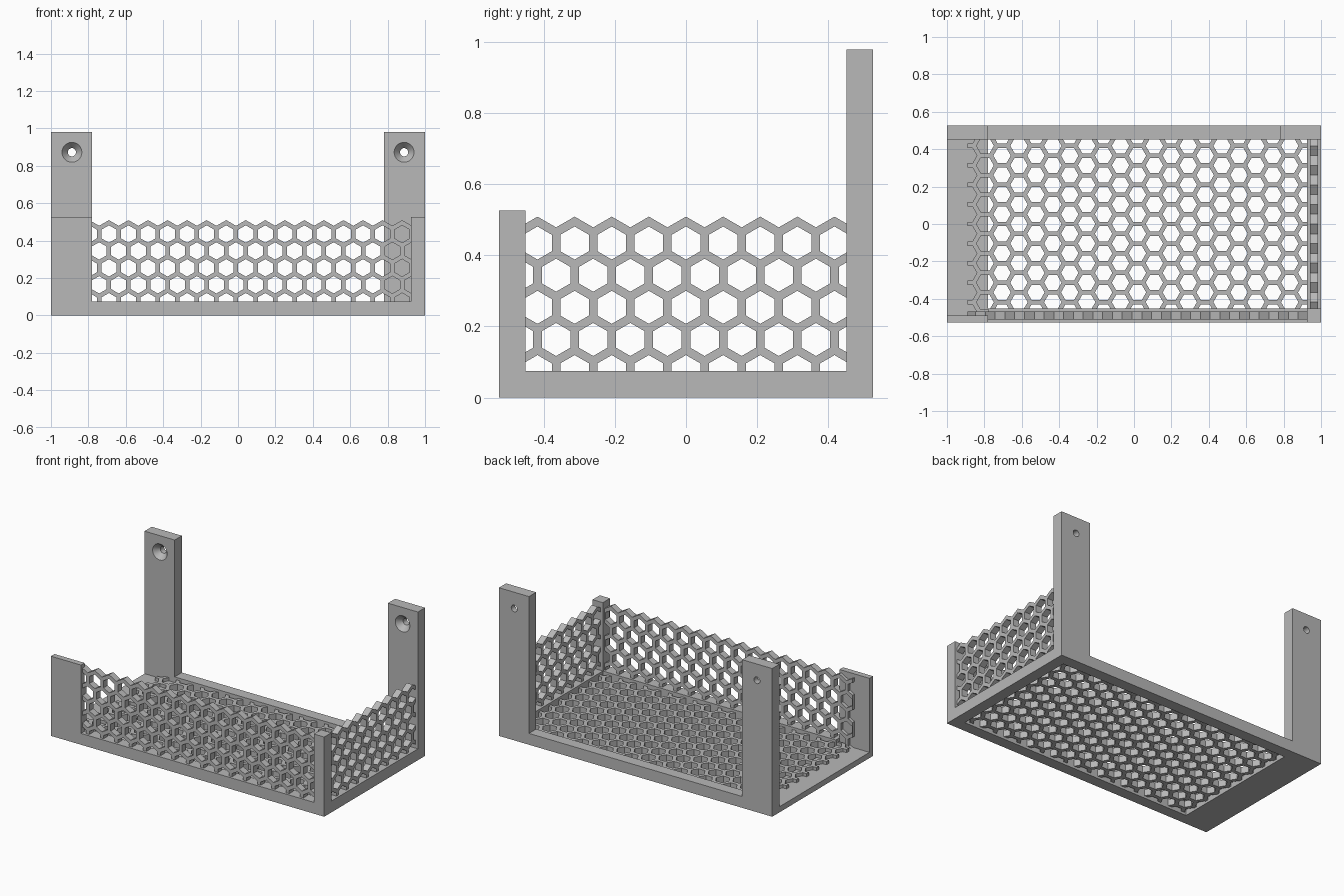
import bpy, bmesh, math
from mathutils import Vector

cube = bpy.data.objects.get("Cube")
if cube:
    bpy.data.objects.remove(cube, do_unlink=True)

grey = bpy.data.materials.new("plain grey")
grey.use_nodes = True
COLOUR = (0.48, 0.48, 0.48, 1)
grey.diffuse_color = COLOUR
grey.node_tree.nodes["Principled BSDF"].inputs["Base Color"].default_value = COLOUR

HX, HY = 1.0, 0.527        # half sizes of the footprint
RAIL = 0.075               # frame thickness
IX, IY = HX - RAIL, HY - RAIL
POST = 0.78                # inner edge of the wide posts
PITCH = 0.1045             # honeycomb spacing
WALL = 0.024               # honeycomb wall
ROW = PITCH * math.sqrt(3) / 2
THICK = 0.043              # honeycomb panel thickness


def finish(name, bm):
    bmesh.ops.recalc_face_normals(bm, faces=bm.faces)
    mesh = bpy.data.meshes.new(name)
    bm.to_mesh(mesh)
    bm.free()
    mesh.materials.append(grey)
    obj = bpy.data.objects.new(name, mesh)
    bpy.context.collection.objects.link(obj)
    return obj


def box(name, x, y, z):
    bm = bmesh.new()
    bmesh.ops.create_cube(bm, size=1)
    for v in bm.verts:
        v.co = [lo + (hi - lo) * (c + 0.5) for (lo, hi), c in zip((x, y, z), v.co)]
    return finish(name, bm)


def honeycomb(name, u_range, v_range, origin, rows, place, scalloped):
    """Panel of hexagonal cells in a (u, v) plane, points along v."""
    bm = bmesh.new()
    outer = PITCH / math.sqrt(3)
    inner = (PITCH - WALL) / math.sqrt(3)
    lift = WALL / math.sqrt(3)
    for k in rows:
        shift = PITCH / 2 if k % 2 else 0
        for j in range(-20, 40):
            cu, cv = origin[0] + j * PITCH + shift, origin[1] + k * ROW
            if not u_range[0] - PITCH < cu < u_range[1] + PITCH:
                continue
            ring = []
            for i in range(6):
                a = math.radians(30 + 60 * i)
                d = Vector((math.cos(a), math.sin(a), 0))
                c = Vector((cu, cv, 0))
                rim = c + d * outer
                if scalloped and k == rows[-1] and i < 3:
                    rim.y += lift      # full wall along the free top edge
                ring.append((bm.verts.new(c + d * inner), bm.verts.new(rim)))
            for i in range(6):
                (a, b), (c, d) = ring[i], ring[(i + 1) % 6]
                bm.faces.new((a, b, d, c))
    bmesh.ops.remove_doubles(bm, verts=bm.verts, dist=0.0005)
    # Trim the panel to its rectangle
    for axis, (lo, hi) in ((0, u_range), (1, v_range)):
        for limit, sign in ((lo, -1), (hi, 1)):
            co, no = Vector(), Vector()
            co[axis], no[axis] = limit, sign
            bmesh.ops.bisect_plane(bm, geom=bm.verts[:] + bm.edges[:] + bm.faces[:],
                                   plane_co=co, plane_no=no, clear_outer=True)
    # Give it thickness and stand it in place
    grown = bmesh.ops.extrude_face_region(bm, geom=bm.faces[:], use_keep_orig=True)
    top = [g for g in grown["geom"] if isinstance(g, bmesh.types.BMVert)]
    bmesh.ops.translate(bm, verts=top, vec=(0, 0, THICK))
    for v in bm.verts:
        v.co = place(*v.co)
    return finish(name, bm)


def drill(post, x, z):
    """Countersunk screw hole, wide at the front."""
    bm = bmesh.new()
    n = 32
    profile = ((0.055, IY - 0.002), (0.022, IY + 0.036), (0.022, HY + 0.02))
    loops = []
    for r, y in profile:
        loops.append([bm.verts.new((x + r * math.cos(math.tau * i / n), y,
                                    z + r * math.sin(math.tau * i / n))) for i in range(n)])
    for a, b in zip(loops, loops[1:]):
        for i in range(n):
            bm.faces.new((a[i], a[(i + 1) % n], b[(i + 1) % n], b[i]))
    bm.faces.new(loops[0])
    bm.faces.new(loops[-1])
    cutter = finish("hole_cutter", bm)
    cutter.hide_render = True
    mod = post.modifiers.new("screw hole", "BOOLEAN")
    mod.operation, mod.solver, mod.object = "DIFFERENCE", "EXACT", cutter
    bpy.ops.object.select_all(action="DESELECT")
    bpy.context.view_layer.objects.active = post
    post.select_set(True)
    bpy.ops.object.modifier_apply(modifier=mod.name)
    bpy.data.objects.remove(cutter, do_unlink=True)
    bpy.ops.object.shade_smooth_by_angle(angle=math.radians(30))


# Base frame
box("front_rail", (-POST, IX), (-HY, -IY), (0, RAIL))
box("back_rail", (-POST, POST), (IY, HY), (0, RAIL))
box("left_rail", (IX, HX), (-IY, IY), (0, RAIL))
box("right_floor_plate", (-HX, -POST), (-HY, IY), (0, RAIL / 2))

# Front corners
box("front_left_post", (IX, HX), (-HY, -IY), (0, 0.527))
box("front_right_plate", (-HX, -POST), (-HY, -HY + RAIL / 2), (RAIL / 2, 0.527))

# Tall back posts with screw holes
for side, sign in (("left", 1), ("right", -1)):
    post = box("back_%s_post" % side, sorted((sign * POST, sign * HX)), (IY, HY), (0, 0.98))
    drill(post, sign * 0.888, 0.872)

# Honeycomb panels, set in the middle of the frame
GAP = (RAIL - THICK) / 2
EDGE = 0.02
TOP_ROW = 0.435
wall_rows = range(-5, 1)
honeycomb("floor_mesh", (-IY - EDGE, IY + EDGE), (-0.89, IX + EDGE), (0, -0.615),
          range(-4, 20), lambda u, v, w: (v, u, GAP + w), False)
honeycomb("front_mesh", (-0.89, IX + EDGE), (0.03, 0.6), (-0.69, TOP_ROW),
          wall_rows, lambda u, v, w: (u, -HY + GAP + w, v), True)
honeycomb("left_mesh", (-IY - EDGE, IY + EDGE), (RAIL - EDGE, 0.6), (0, TOP_ROW),
          wall_rows, lambda u, v, w: (IX + GAP + w, u, v), True)
